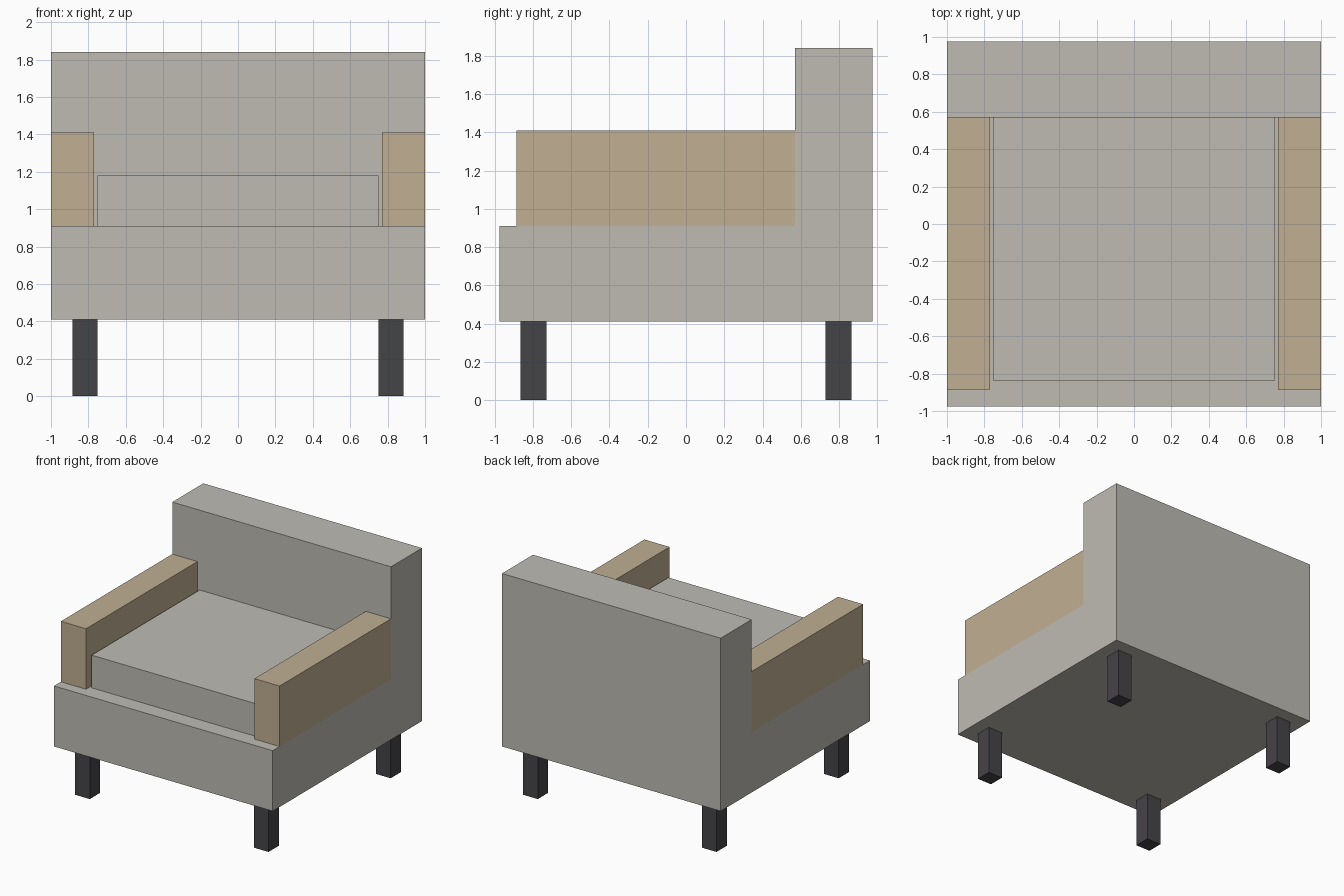
import bpy
import bmesh

cube = bpy.data.objects.get("Cube")
if cube:
    bpy.data.objects.remove(cube, do_unlink=True)


def make_material(name, color):
    mat = bpy.data.materials.new(name)
    mat.use_nodes = True
    mat.diffuse_color = (*color, 1)
    mat.node_tree.nodes["Principled BSDF"].inputs["Base Color"].default_value = (*color, 1)
    return mat


def extrude_profile(name, profile, x0, x1, mat):
    """Extrude a (y, z) outline along x into a solid part."""
    bm = bmesh.new()
    face = bm.faces.new([bm.verts.new((x0, y, z)) for y, z in profile])
    result = bmesh.ops.extrude_face_region(bm, geom=[face])
    moved = [v for v in result["geom"] if isinstance(v, bmesh.types.BMVert)]
    bmesh.ops.translate(bm, verts=moved, vec=(x1 - x0, 0, 0))
    bmesh.ops.recalc_face_normals(bm, faces=bm.faces)
    mesh = bpy.data.meshes.new(name)
    bm.to_mesh(mesh)
    bm.free()
    mesh.materials.append(mat)
    obj = bpy.data.objects.new(name, mesh)
    bpy.context.collection.objects.link(obj)
    return obj


def box(name, x, y, z, mat):
    outline = [(y[0], z[0]), (y[1], z[0]), (y[1], z[1]), (y[0], z[1])]
    return extrude_profile(name, outline, x[0], x[1], mat)


fabric = make_material("warm grey fabric", (0.52, 0.50, 0.455))
wood = make_material("tan armrest", (0.53, 0.43, 0.29))
dark = make_material("charcoal legs", (0.06, 0.057, 0.064))

# Shared levels and depths
bottom, deck, arm_top, top = 0.41, 0.91, 1.41, 1.84
front, back_front, back = -0.975, 0.57, 0.975

# Base and backrest in one L-shaped body
body = [(front, bottom), (back, bottom), (back, top),
        (back_front, top), (back_front, deck), (front, deck)]
extrude_profile("base_and_backrest", body, -1, 1, fabric)

# Seat cushion
box("seat_cushion", (-0.75, 0.75), (-0.84, back_front), (deck, 1.18), fabric)

# Armrests and legs on both sides
for side, s in (("left", 1), ("right", -1)):
    box(side + "_armrest", sorted((s * 0.77, s)), (-0.885, back_front), (deck, arm_top), wood)
    for end, e in (("front", -1), ("back", 1)):
        box(f"{end}_{side}_leg", sorted((s * 0.75, s * 0.885)),
            sorted((e * 0.73, e * 0.865)), (0, bottom), dark)
